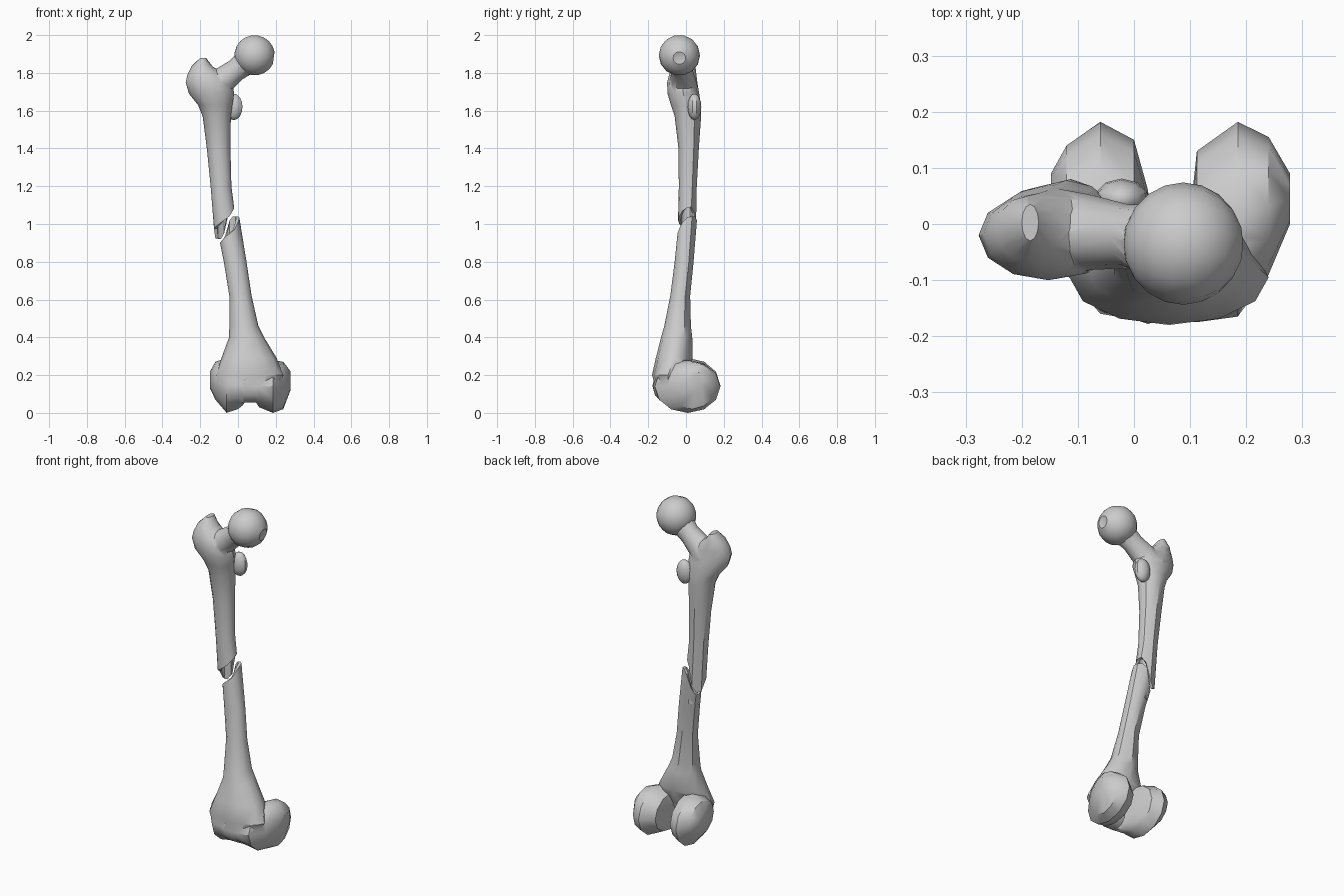
import bpy, bmesh, math
from mathutils import Vector, Matrix

if "Cube" in bpy.data.objects:
    bpy.data.objects.remove(bpy.data.objects["Cube"])

N = 12


def mesh_object(name, bm):
    bmesh.ops.recalc_face_normals(bm, faces=bm.faces[:])
    me = bpy.data.meshes.new(name)
    bm.to_mesh(me)
    bm.free()
    ob = bpy.data.objects.new(name, me)
    bpy.context.collection.objects.link(ob)
    return ob


def loft(name, rings):
    """Skin closed rings of points and cap both ends."""
    bm = bmesh.new()
    loops = [[bm.verts.new(p) for p in r] for r in rings]
    n = len(loops[0])
    for a, b in zip(loops, loops[1:]):
        for i in range(n):
            j = (i + 1) % n
            bm.faces.new((a[i], a[j], b[j], b[i]))
    bm.faces.new(loops[0])
    bm.faces.new(loops[-1])
    return mesh_object(name, bm)


def oval(x0, x1, y0, y1, ridge=1.0):
    """Oval cross-section with an optional ridge along the back."""
    pts = []
    for i in range(N):
        a = 2 * math.pi * i / N
        k = ridge if i in (2, 4) else 1.0
        pts.append(((x0 + x1) / 2 + (x1 - x0) / 2 * math.cos(a) * k,
                    (y0 + y1) / 2 + (y1 - y0) / 2 * math.sin(a) * k))
    return pts


def level(z, x0, x1, y0, y1, ridge=1.0):
    return [(x, y, z) for x, y in oval(x0, x1, y0, y1, ridge)]


def broken_end(box, heights, depth):
    """Jagged hollow end: outer rim, inner rim, marrow floor."""
    pts = oval(*box, 0.92)
    cx, cy = (box[0] + box[1]) / 2, (box[2] + box[3]) / 2
    inner = [(cx + (x - cx) * 0.68, cy + (y - cy) * 0.68) for x, y in pts]
    return [[(x, y, z) for (x, y), z in zip(pts, heights)],
            [(x, y, z) for (x, y), z in zip(inner, heights)],
            [(x, y, depth) for x, y in inner]]


def ball(name, loc, radii, rot=Matrix.Identity(4), dimple=0.0, u=14, v=10):
    bm = bmesh.new()
    bmesh.ops.create_uvsphere(bm, u_segments=u, v_segments=v, radius=1)
    for w in bm.verts:
        if w.co.z > 0.999:
            w.co.z -= dimple
    m = Matrix.Translation(loc) @ rot @ Matrix.Diagonal((*radii, 1))
    bmesh.ops.transform(bm, matrix=m, verts=bm.verts[:])
    return mesh_object(name, bm)


def finish(base, parts):
    """Fuse parts into the base and shade."""
    bpy.ops.object.select_all(action='DESELECT')
    bpy.context.view_layer.objects.active = base
    base.select_set(True)
    for p in parts:
        mod = base.modifiers.new("fuse", 'BOOLEAN')
        mod.operation, mod.solver, mod.object = 'UNION', 'EXACT', p
        bpy.ops.object.modifier_apply(modifier=mod.name)
        bpy.data.objects.remove(p)
    bpy.ops.object.shade_smooth_by_angle(angle=math.radians(38))


# Upper shaft flaring into the greater trochanter
rim = [1.085, 1.09, 1.06, .95, .92, .925, .975, .985, 1.0, 1.02, 1.04, 1.07]
upper = loft("upper_bone",
             broken_end((-.127, -.02, -.042, .052), rim, 1.12)[::-1] + [
                 level(1.2, -.145, -.035, -.038, .057, .92),
                 level(1.4, -.165, -.04, -.04, .068, .92),
                 level(1.57, -.187, -.038, -.06, .08, .95),
                 level(1.63, -.212, -.03, -.08, .078),
                 level(1.69, -.26, -.02, -.098, .07),
                 level(1.75, -.277, -.03, -.1, .06),
                 level(1.79, -.268, -.07, -.09, .055),
                 level(1.835, -.245, -.135, -.068, .05),
                 level(1.88, -.2, -.17, -.03, .035)])

# Neck
path = [((-.15, -.015, 1.71), .085), ((-.075, -.015, 1.765), .07),
        ((-.01, -.022, 1.815), .06), ((.03, -.03, 1.848), .067),
        ((.07, -.035, 1.88), .085)]
across = Vector((-.58, 0, .81))
neck = loft("neck", [[Vector(c) + r * (across * math.cos(a) + Vector((0, .95, 0)) * math.sin(a))
                      for a in (2 * math.pi * i / N for i in range(N))] for c, r in path])

# Head with a dimple, and the lesser trochanter
head = ball("head", (.088, -.035, 1.893), (.109, .109, .107),
            Matrix.Rotation(math.radians(98), 4, 'Y'), .14)
lesser = ball("lesser_trochanter", (-.022, .045, 1.62), (.048, .036, .07), u=10, v=8)
finish(upper, [neck, head, lesser])

# Lower shaft
rim = [1.035, 1.04, 1.04, 1.02, .94, .9, .9, .91, .93, .95, .97, 1.01]
lower = loft("lower_bone", [
    level(.1, -.09, .2, -.15, -.05),
    level(.2, -.115, .24, -.18, -.01),
    level(.29, -.088, .205, -.16, .035),
    level(.4, -.047, .138, -.132, .033, .92),
    level(.46, -.046, .108, -.115, .026, .92),
    level(.62, -.046, .072, -.083, .022, .92),
    level(.8, -.075, .045, -.06, .04, .92)]
    + broken_end((-.095, .007, -.045, .058), rim, .84))

# Condyles: side profiles swept across, with the notch between them
stations = [(-.148, 0, .09, .13, .22), (-.12, -.09, .14, .07, .27),
            (-.06, -.16, .182, 0, .29), (0, -.17, .15, .02, .28),
            (.025, -.178, .06, .04, .25), (.035, -.175, -.03, .055, .22),
            (.095, -.175, -.03, .055, .22), (.112, -.175, .13, .03, .25),
            (.185, -.165, .182, 0, .28), (.24, -.09, .155, .02, .27),
            (.278, 0, .09, .12, .22)]
condyles = loft("condyles", [[(s[0], y, z) for y, z in oval(*s[1:])] for s in stations])
finish(lower, [condyles])
